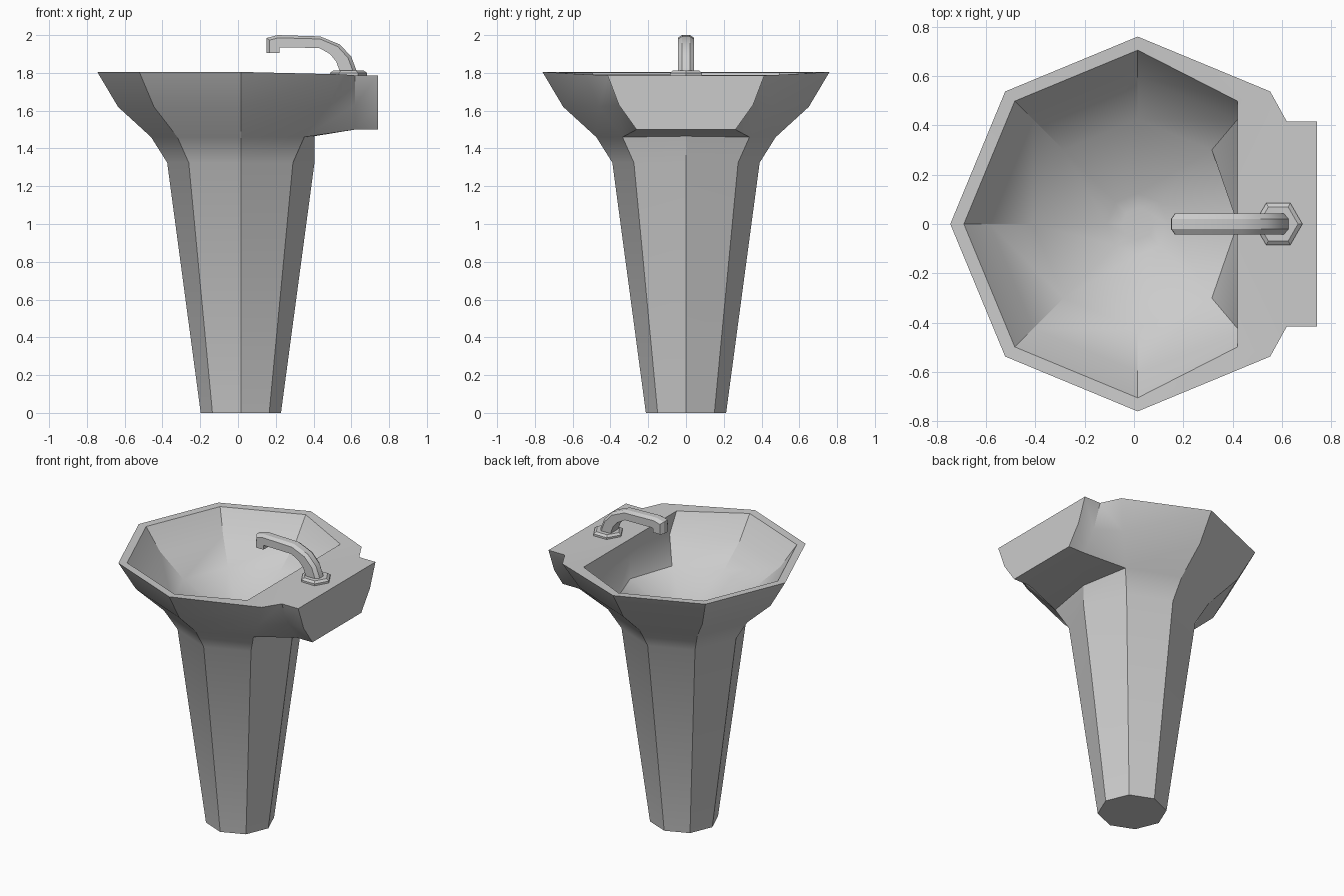
import bpy, bmesh, math
from mathutils import Vector

if "Cube" in bpy.data.objects:
    bpy.data.objects.remove(bpy.data.objects["Cube"])

CX = 0.015  # axis of the octagonal pedestal and bowl


def finish(bm, name, angle):
    bmesh.ops.recalc_face_normals(bm, faces=bm.faces)
    mesh = bpy.data.meshes.new(name)
    bm.to_mesh(mesh)
    bm.free()
    ob = bpy.data.objects.new(name, mesh)
    bpy.context.collection.objects.link(ob)
    bpy.ops.object.select_all(action='DESELECT')
    ob.select_set(True)
    bpy.context.view_layer.objects.active = ob
    bpy.ops.object.shade_smooth_by_angle(angle=math.radians(angle))
    return ob


def ring(bm, r, z, n=8, cx=CX, xmax=9):
    return [bm.verts.new((min(cx + r * math.cos(2 * math.pi * k / n), xmax),
                          r * math.sin(2 * math.pi * k / n), z)) for k in range(n)]


def bridge(bm, a, b, columns=None):
    n = len(a)
    for k in (range(n) if columns is None else columns):
        j = (k + 1) % n
        bm.faces.new((a[k], a[j], b[j], b[k]))


# Basin: pedestal and outer bowl
bm = bmesh.new()
outer = [ring(bm, r, z) for r, z in
         [(0.2125, 0), (0.39, 1.325), (0.475, 1.46), (0.65, 1.62), (0.76, 1.805)]]
bm.faces.new(outer[0])
outer[2][0].co = (0.405, 0, 1.465)
for i in range(4):
    bridge(bm, outer[i], outer[i + 1], None if i < 2 else range(1, 7))
for level in outer[3:]:          # the back corner is replaced by the tap ledge
    bm.verts.remove(level[0])
for k in (1, 7):
    outer[4][k].co.z = 1.792

# Inner bowl, cut off by a flat wall under the tap ledge
inner = [ring(bm, r, z, xmax=0.42) for r, z in
         [(0.705, 1.803), (0.6, 1.66), (0.425, 1.52), (0.125, 1.38), (0.065, 1.375)]]
for k in (0, 1, 7):
    inner[0][k].co = (0.42, inner[0][k].co.y, 1.79)
for a, b in zip(inner, inner[1:]):
    bridge(bm, a, b)
bm.faces.new(inner[-1])
bridge(bm, outer[4], inner[0], range(1, 7))

# Tap ledge at the back
side = {}
for k, s in ((1, 1), (7, -1)):
    a = [outer[i][k] for i in (2, 3, 4)]
    b, c = [[bm.verts.new((x, s * y, z)) for y, z in
             [(0.262, 1.5), (0.355, 1.63), (0.415, 1.787)]] for x in (0.62, 0.742)]
    for p, q in ((a, b), (b, c)):
        for i in (0, 1):
            bm.faces.new((p[i], q[i], q[i + 1], p[i + 1]))
    side[k] = (a, b, c)
(a1, b1, c1), (a7, b7, c7) = side[1], side[7]
bm.faces.new(c1 + c7[::-1])
bm.faces.new((a1[0], outer[2][0], a7[0], b7[0], b1[0]))
bm.faces.new((b1[0], b7[0], c7[0], c1[0]))
bm.faces.new((a1[2], b1[2], c1[2], c7[2], b7[2], a7[2],
              inner[0][7], inner[0][0], inner[0][1]))
finish(bm, "basin", 27)

# Hexagonal tap base
bm = bmesh.new()
levels = [ring(bm, r, z, 6, 0.585) for r, z in [(0.098, 1.78), (0.098, 1.8), (0.08, 1.812)]]
for a, b in zip(levels, levels[1:]):
    bridge(bm, a, b)
bm.faces.new(levels[0])
bm.faces.new(levels[-1])
finish(bm, "tap_base", 20)

# Curved spout: six-sided section swept between outer and inner profile points
stations = [((0.63, 1.805), (0.54, 1.805)), ((0.6, 1.885), (0.52, 1.86)),
            ((0.54, 1.95), (0.487, 1.9)), ((0.435, 1.993), (0.43, 1.932)),
            ((0.21, 2.0), (0.222, 1.935)), ((0.152, 1.985), (0.22, 1.93)),
            ((0.15, 1.905), (0.22, 1.905))]
bm = bmesh.new()
sections = []
for o, i in stations:
    o, i = Vector((o[0], 0, o[1])), Vector((i[0], 0, i[1]))
    pts = [(0, 0.02), (0.22, 0.042), (1, 0.042), (1, -0.042), (0.22, -0.042), (0, -0.02)]
    sections.append([bm.verts.new(o.lerp(i, t) + Vector((0, y, 0))) for t, y in pts])
for a, b in zip(sections, sections[1:]):
    bridge(bm, a, b)
bm.faces.new(sections[0])
bm.faces.new(sections[-1])
finish(bm, "spout", 30)
